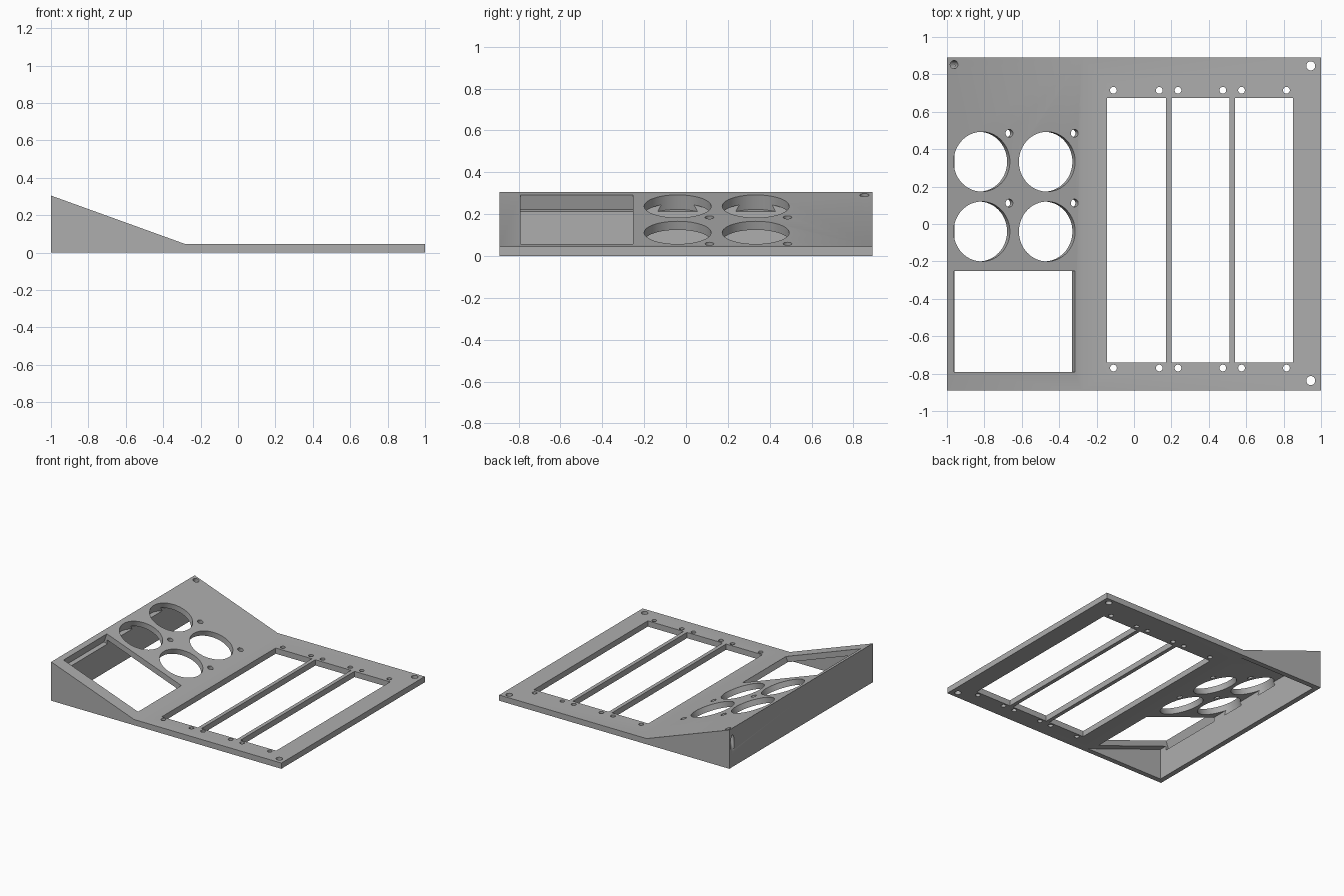
import bpy, math
from mathutils import Matrix, Vector

if "Cube" in bpy.data.objects:
    bpy.data.objects.remove(bpy.data.objects["Cube"])

HALF_Y, PLATE, BEND, TOP = 0.89, 0.045, -0.28, 0.305
SLOPE = (TOP - PLATE) / (1 + BEND)
TILT = math.atan(SLOPE)
WALL = 0.04

grey = bpy.data.materials.new("matte_grey")
grey.use_nodes = True
colour = (0.42, 0.42, 0.42, 1)
grey.diffuse_color = colour
grey.node_tree.nodes["Principled BSDF"].inputs["Base Color"].default_value = colour


def slope_z(x):
    return PLATE + SLOPE * (BEND - x)


def prism(name, profile, y0, y1):
    """Extrude an x-z profile along y."""
    n = len(profile)
    verts = [(x, y, z) for y in (y0, y1) for x, z in profile]
    faces = [list(range(n)), list(range(2 * n - 1, n - 1, -1))]
    faces += [[i, i + n, (i + 1) % n + n, (i + 1) % n] for i in range(n)]
    mesh = bpy.data.meshes.new(name)
    mesh.from_pydata(verts, [], faces)
    mesh.update()
    ob = bpy.data.objects.new(name, mesh)
    bpy.context.collection.objects.link(ob)
    bpy.context.view_layer.objects.active = ob
    bpy.ops.object.select_all(action='DESELECT')
    ob.select_set(True)
    bpy.ops.object.mode_set(mode='EDIT')
    bpy.ops.mesh.select_all(action='SELECT')
    bpy.ops.mesh.normals_make_consistent(inside=False)
    bpy.ops.object.mode_set(mode='OBJECT')
    return ob


def cut(tool):
    tool.hide_render = True
    mod = panel.modifiers.new("cut", 'BOOLEAN')
    mod.operation, mod.solver, mod.object = 'DIFFERENCE', 'EXACT', tool
    bpy.context.view_layer.objects.active = panel
    bpy.ops.object.modifier_apply(modifier=mod.name)
    bpy.data.objects.remove(tool)


def place(tool, x, y, tilted, depth):
    """Sink a tool of height depth + 0.1 into the surface at x, y."""
    z = slope_z(x) if tilted else PLATE
    turn = Matrix.Rotation(TILT if tilted else 0, 4, 'Y')
    tool.matrix_world = (Matrix.Translation(Vector((x, y, z))) @ turn
                         @ Matrix.Translation(Vector((0, 0, (0.1 - depth) / 2)))
                         @ Matrix.Diagonal(tool.scale.to_4d()))
    bpy.context.view_layer.update()
    cut(tool)


def hole(x, y, r, tilted=False, depth=0.074, sides=32):
    bpy.ops.mesh.primitive_cylinder_add(vertices=sides, radius=r, depth=depth + 0.1)
    place(bpy.context.object, x, y, tilted, depth)


def window(x0, x1, y0, y1, tilted=False, depth=0.074):
    bpy.ops.mesh.primitive_cube_add(size=1)
    tool = bpy.context.object
    tool.scale = ((x1 - x0) / (math.cos(TILT) if tilted else 1), y1 - y0, depth + 0.1)
    place(tool, (x0 + x1) / 2, (y0 + y1) / 2, tilted, depth)


# Flat plate running into a raised wedge
panel = prism("control_panel", [(-1, 0), (1, 0), (1, PLATE), (BEND, PLATE), (-1, TOP)],
              -HALF_Y, HALF_Y)
panel.data.materials.append(grey)

# Hollow under the wedge
skin = 0.0465
inner = WALL - 1
toe = BEND + (PLATE - skin + 0.01) / SLOPE
cut(prism("hollow", [(inner, -0.01), (toe, -0.01), (inner, slope_z(inner) - skin)],
          WALL - HALF_Y, HALF_Y - WALL))

# Three long slots with screw holes at both ends
for left, right in ((-0.145, 0.17), (0.2, 0.51), (0.54, 0.85)):
    window(left, right, -0.74, 0.675)
    for x in (left + 0.035, right - 0.035):
        for y in (-0.77, 0.715):
            hole(x, y, 0.018)

# Corner holes of the plate, and the one drilled through the wedge corner
for y in (-0.837, 0.845):
    hole(0.945, y, 0.024)
hole(-0.962, 0.852, 0.022, True, 0.2)

# Screen opening and round openings with their small pin holes
window(-0.963, -0.316, -0.79, -0.252, True)
for x in (-0.814, -0.465):
    for y in (-0.04, 0.333):
        hole(x, y, 0.16, True, sides=64)
        hole(x + 0.147, y + 0.152, 0.021, True)

# Smooth bores, crisp edges
bpy.ops.object.select_all(action='DESELECT')
panel.select_set(True)
bpy.context.view_layer.objects.active = panel
bpy.ops.object.shade_smooth_by_angle(angle=math.radians(30))
